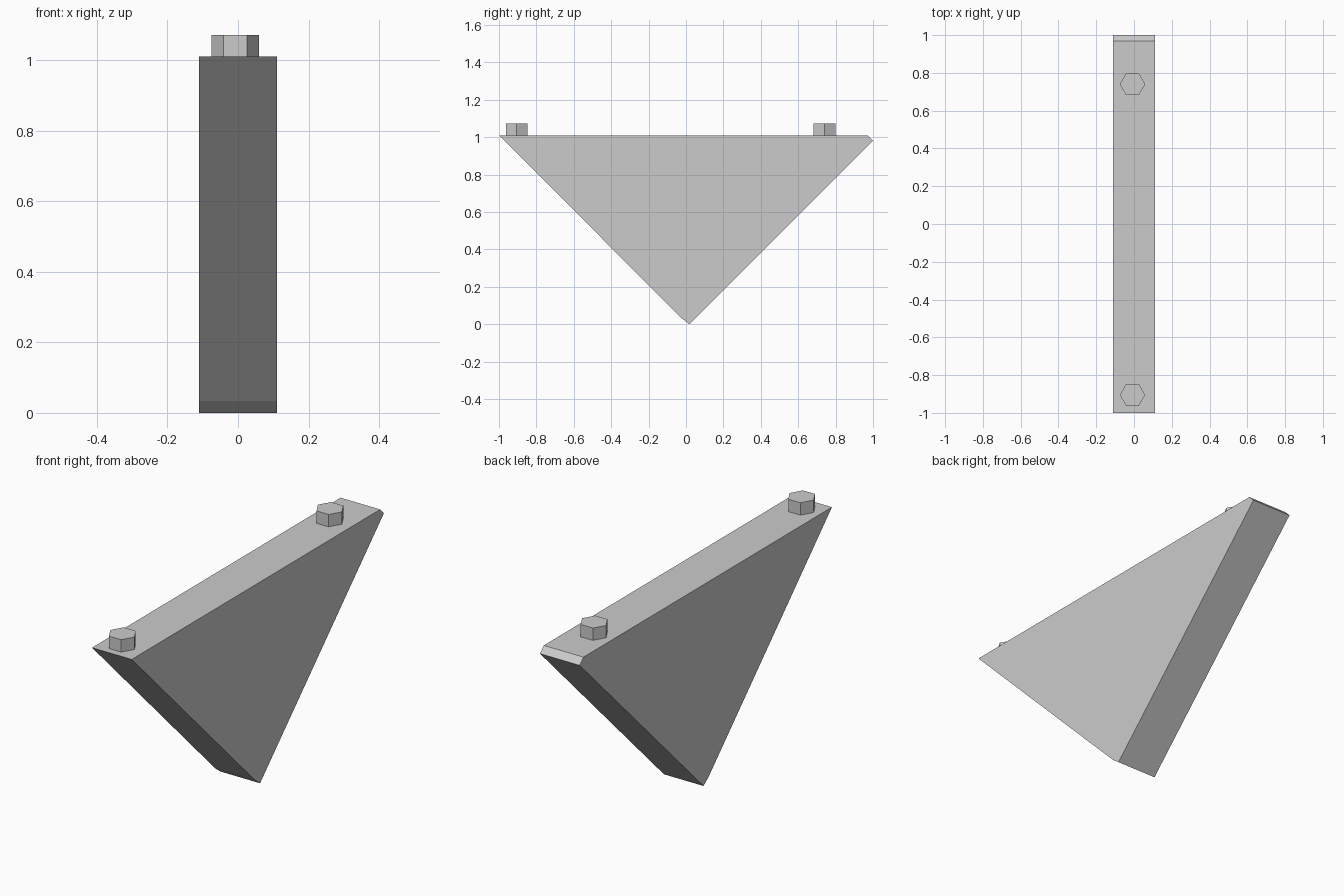
import bpy
import bmesh
from math import tau, cos, sin

cube = bpy.data.objects.get("Cube")
if cube:
    bpy.data.objects.remove(cube, do_unlink=True)

grey = bpy.data.materials.new("plain_grey")
grey.use_nodes = True
colour = (0.6, 0.6, 0.6, 1)
grey.diffuse_color = colour
grey.node_tree.nodes["Principled BSDF"].inputs["Base Color"].default_value = colour


def extrude_profile(name, points, offset):
    """Make a flat-shaded solid by extruding a planar outline."""
    bm = bmesh.new()
    face = bm.faces.new([bm.verts.new(p) for p in points])
    result = bmesh.ops.extrude_face_region(bm, geom=[face], use_keep_orig=True)
    moved = [v for v in result["geom"] if isinstance(v, bmesh.types.BMVert)]
    bmesh.ops.translate(bm, verts=moved, vec=offset)
    bmesh.ops.recalc_face_normals(bm, faces=bm.faces)
    mesh = bpy.data.meshes.new(name)
    bm.to_mesh(mesh)
    bm.free()
    mesh.materials.append(grey)
    obj = bpy.data.objects.new(name, mesh)
    bpy.context.collection.objects.link(obj)
    return obj


# Triangular wedge with clipped back and bottom corners
HALF_WIDTH, TOP = 0.11, 1.01
outline = [(-1, TOP), (0.97, TOP), (1, 0.98), (0.018, 0), (-0.025, 0.033)]
extrude_profile("wedge_body", [(-HALF_WIDTH, y, z) for y, z in outline],
                (2 * HALF_WIDTH, 0, 0))

# Hexagonal bolt heads on the top face
BOLT_X, BOLT_RADIUS, BOLT_HEIGHT = -0.008, 0.067, 0.062
for name, y in (("front_bolt", -0.905), ("back_bolt", 0.74)):
    hexagon = [(BOLT_X + BOLT_RADIUS * cos(tau * i / 6),
                y + BOLT_RADIUS * sin(tau * i / 6), TOP) for i in range(6)]
    extrude_profile(name, hexagon, (0, 0, BOLT_HEIGHT))
